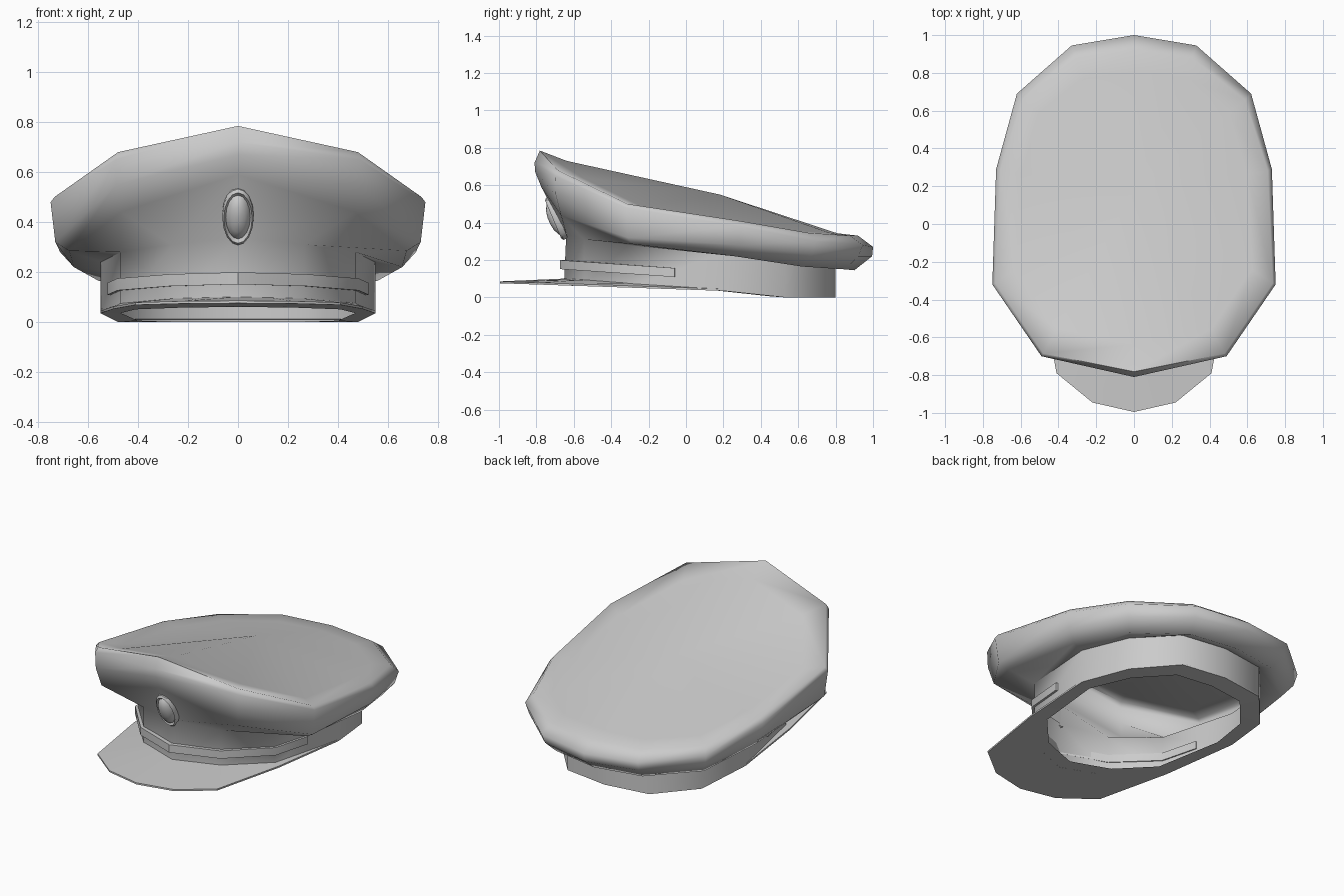
import bpy, bmesh, math
from mathutils import Vector, Matrix

if "Cube" in bpy.data.objects:
    bpy.data.objects.remove(bpy.data.objects["Cube"], do_unlink=True)

grey = bpy.data.materials.new("plain grey")
grey.use_nodes = True
grey.diffuse_color = (0.6, 0.6, 0.6, 1)
grey.node_tree.nodes["Principled BSDF"].inputs["Base Color"].default_value = (0.6, 0.6, 0.6, 1)


def finish(bm, name, angle):
    bmesh.ops.recalc_face_normals(bm, faces=bm.faces)
    mesh = bpy.data.meshes.new(name)
    bm.to_mesh(mesh)
    bm.free()
    mesh.materials.append(grey)
    ob = bpy.data.objects.new(name, mesh)
    bpy.context.collection.objects.link(ob)
    bpy.ops.object.select_all(action="DESELECT")
    ob.select_set(True)
    bpy.context.view_layer.objects.active = ob
    bpy.ops.object.shade_smooth_by_angle(angle=math.radians(angle))


def mirrored(half):
    """Half outline from back to front, completed into a closed ring."""
    return half + [(-x, y, z) for x, y, z in half[-2:0:-1]]


def loft(bm, rings, closed=True):
    loops = [[bm.verts.new(p) for p in ring] for ring in rings]
    for a, b in zip(loops, loops[1:]):
        n = len(a)
        for i in range(n if closed else n - 1):
            j = (i + 1) % n
            bm.faces.new((a[i], a[j], b[j], b[i]))
    return loops


def bottom_z(y):
    """Height of the tilted lower edge of the cap."""
    if y > 0.5:
        return 0.0
    if y > 0.2:
        return 0.035 * (0.5 - y) / 0.3
    return 0.035 + 0.034 * (0.2 - y)


# Rim: x, y, crest height, crest scale, crest drop, lower height, underside height
rim = [(0, 1.0, .33, .92, .06, .22, .145), (.33, .945, .33, .93, .05, .22, .15),
       (.62, .69, .345, .95, .045, .23, .165), (.73, .29, .41, .97, .03, .28, .22),
       (.75, -.32, .50, .98, .02, .32, .285), (.49, -.70, .68, .98, .03, .55, .44),
       (0, -.81, .785, .965, .065, .67, .59)]
band = [(0, .80, .19), (.28, .76, .19), (.48, .53, .20), (.55, .20, .24),
        (.47, -.31, .28), (.265, -.545, .31), (0, -.64, .34)]
centre = Vector((0, .18, .55))

# Crown, rim and head band as one shell
inner, crest, upper, lower, under = [], [], [], [], []
for i, (x, y, top, scale, drop, low, base) in enumerate(rim):
    c = Vector((x * scale, y * scale, top))
    inner.append(tuple(c.lerp(centre, .15) - Vector((0, 0, .02))))
    crest.append(tuple(c))
    upper.append((x, y, top - drop))
    f, g = (.995, .955) if i > 4 else (.975, .90)
    if i == 0:
        f = .995
    lower.append((x * f, y * f, low))
    under.append((x * g, y * g, base))
foot = [(x, y * (1.02 if y < -.6 else 1), bottom_z(y)) for x, y, z in band]
bm = bmesh.new()
loops = loft(bm, [mirrored(r) for r in (inner, crest, upper, lower, under, band, foot)])
tip = bm.verts.new(centre)
for a, b in zip(loops[0], loops[0][1:] + loops[0][:1]):
    bm.faces.new((tip, a, b))
finish(bm, "crown_and_band", 80)

# Visor with the flat lower flange around the head opening
edge = [(0, .80), (.28, .76), (.48, .53), (.55, .20), (.50, -.31),
        (.41, -.79), (.22, -.945), (0, -.995)]
hole = [(0, .68), (.23, .65), (.40, .45), (.47, .17), (.41, -.27),
        (.23, -.47), (.12, -.515), (0, -.56)]
root = [(0, .79), (.27, .75), (.47, .52), (.54, .20), (.465, -.31),
        (.265, -.545), (.13, -.595), (0, -.64)]
root_ring = [(x, y, bottom_z(y) + .012 + max(0, -y) * .04) for x, y in root]
edge_top = [(x, y, bottom_z(y) + .01) for x, y in edge]
edge_low = [(x, y, bottom_z(y)) for x, y in edge]
hole_ring = [(x, y, bottom_z(y)) for x, y in hole]
bm = bmesh.new()
loft(bm, [mirrored(r) for r in (root_ring, edge_top, edge_low, hole_ring)])
finish(bm, "visor_and_flange", 30)

# Strap across the front of the band
side = [(.515, -.06), (.475, -.315), (.27, -.555), (0, -.665)]
path = side + [(-x, y) for x, y in side[-2::-1]]


def strap_ring(grow, lift):
    return [(x * grow, y * grow, .133 - .07 * (y + .06) + lift) for x, y in path]


bm = bmesh.new()
loops = loft(bm, [strap_ring(.975, -.024), strap_ring(1.015, -.024),
                  strap_ring(1.015, .024), strap_ring(.975, .024),
                  strap_ring(.975, -.024)], closed=False)
for k in (0, -1):
    bm.faces.new([loop[k] for loop in loops[:4]])
bmesh.ops.remove_doubles(bm, verts=bm.verts, dist=.0001)
finish(bm, "front_strap", 40)

# Oval badge with a raised dome, leaning with the front of the crown
lean = Matrix.Translation((0, -.69, .425)) @ Matrix.Rotation(math.radians(113), 4, "X")
bm = bmesh.new()
profile = [(1, -.012), (1, .012), (.9, .022), (.78, .012), (.7, .025), (.45, .04), (.15, .046)]
rings = [[lean @ Vector((.063 * r * math.cos(a), .122 * r * math.sin(a), h))
          for a in (math.tau * k / 16 for k in range(16))] for r, h in profile]
loops = loft(bm, rings)
bm.faces.new(loops[-1])
bm.faces.new(loops[0])
finish(bm, "badge", 40)
